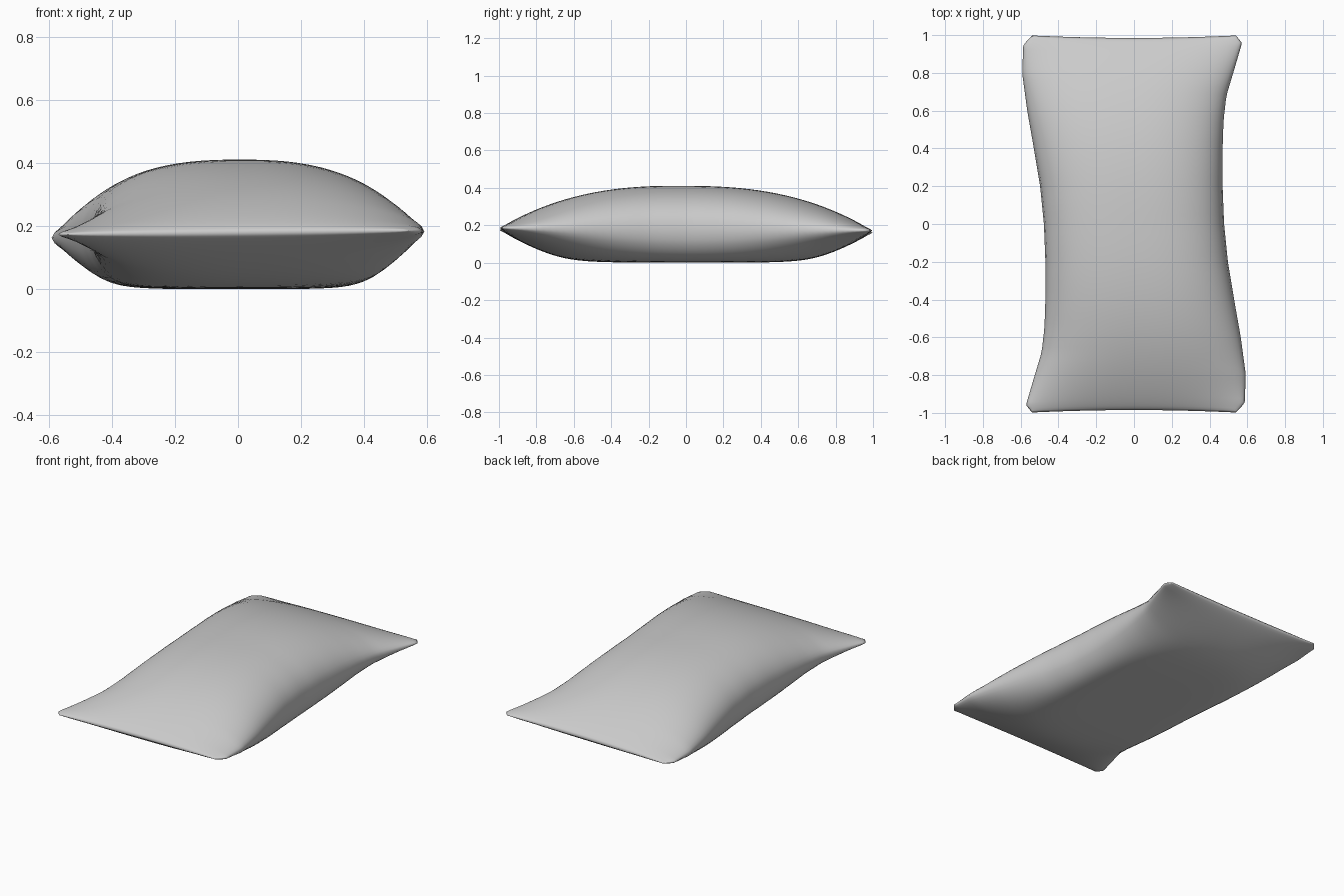
import bpy, bmesh, math

if "Cube" in bpy.data.objects:
    bpy.data.objects.remove(bpy.data.objects["Cube"])

NU, NV = 36, 56
# right-hand outline of the seam (y, x); the left one is its half-turn
EDGE = [(-1, .54), (-.95, .586), (-.8, .592), (-.6, .565), (-.4, .53), (-.2, .497),
        (0, .477), (.2, .469), (.4, .469), (.55, .474), (.68, .489), (.8, .525),
        (.96, .572), (1, .54)]


def edge_x(y):
    for (y0, x0), (y1, x1) in zip(EDGE, EDGE[1:]):
        if y <= y1:
            return x0 + (x1 - x0) * (y - y0) / (y1 - y0)
    return EDGE[-1][1]


def spaced(i, n):
    # grid lines gather towards the seam
    t = 2 * i / n - 1
    return 0.25 * t + 0.75 * math.sin(t * math.pi / 2)


def point(u, v, side):
    right, left = edge_x(v), -edge_x(-v)
    x = left + (right - left) * (u + 1) / 2
    y = v * (0.985 + 0.013 * min(1, abs(u)) ** 2)
    seam = 0.175 - 0.007 * v + 0.006 * u * abs(v)
    across = max(0, 1 - abs(u) ** 2.5) ** (0.5 + 0.3 * v * v)
    along = max(0, 1 - abs(v) ** 2.5) ** 0.97
    # rounded lip keeps the seam from being paper thin
    lip = 0.01 * math.sqrt(max(0, (1 - abs(u) ** 20) * (1 - abs(v) ** 40)))
    d = 0.228 * across * along + lip
    if side > 0:
        return x, y, seam + d
    # underside settles flat on the ground
    return x, y, seam - d / (1 + (d / seam) ** 8) ** 0.125


# pillow: two puffed sheets joined along the seam
bm = bmesh.new()
for side in (1, -1):
    grid = [[bm.verts.new(point(spaced(i, NU), spaced(j, NV), side))
             for i in range(NU + 1)] for j in range(NV + 1)]
    for j in range(NV):
        for i in range(NU):
            quad = [grid[j][i], grid[j][i + 1], grid[j + 1][i + 1], grid[j + 1][i]]
            bm.faces.new(quad if side > 0 else quad[::-1])
bmesh.ops.remove_doubles(bm, verts=bm.verts, dist=0.0002)
bmesh.ops.recalc_face_normals(bm, faces=bm.faces)
low = min(v.co.z for v in bm.verts)
for v in bm.verts:
    v.co.z -= low
for f in bm.faces:
    f.smooth = True
mesh = bpy.data.meshes.new("pillow")
bm.to_mesh(mesh)
bm.free()
pillow = bpy.data.objects.new("pillow", mesh)
bpy.context.collection.objects.link(pillow)
